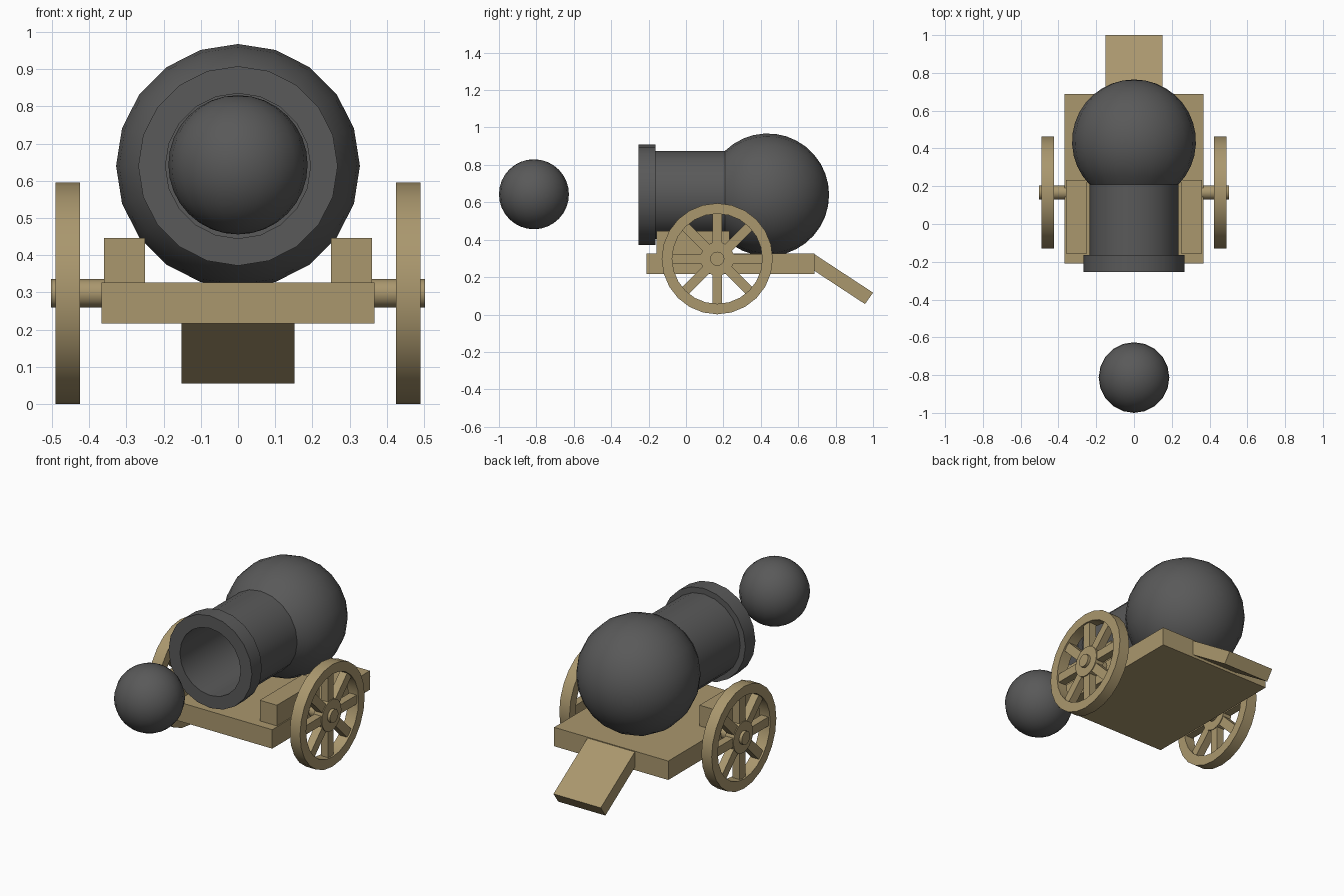
import bpy, bmesh
from math import sin, cos, pi, radians, acos
from mathutils import Vector, Matrix

if "Cube" in bpy.data.objects:
    bpy.data.objects.remove(bpy.data.objects["Cube"])

def material(name, rgb):
    m = bpy.data.materials.new(name)
    m.diffuse_color = (*rgb, 1)
    m.use_nodes = True
    m.node_tree.nodes["Principled BSDF"].inputs["Base Color"].default_value = m.diffuse_color
    return m

wood = material("wood", (0.40, 0.31, 0.155))
iron = material("iron", (0.10, 0.10, 0.10))
X, Y, Z = Vector((1, 0, 0)), Vector((0, 1, 0)), Vector((0, 0, 1))

def finish(bm, name, mat, smooth=None, mirror=False):
    bmesh.ops.recalc_face_normals(bm, faces=bm.faces)
    me = bpy.data.meshes.new(name)
    bm.to_mesh(me)
    bm.free()
    me.materials.append(mat)
    ob = bpy.data.objects.new(name, me)
    bpy.context.collection.objects.link(ob)
    if mirror:
        ob.modifiers.new("Mirror", 'MIRROR').use_mirror_merge = False
    if smooth:
        bpy.ops.object.select_all(action='DESELECT')
        ob.select_set(True)
        bpy.context.view_layer.objects.active = ob
        bpy.ops.object.shade_smooth_by_angle(angle=radians(smooth))
    return ob

def lathe(name, profile, axis, centre, steps, mat, closed=False, **kw):
    """Revolve (radius, distance along axis) points around an axis."""
    bm = bmesh.new()
    c = Vector(centre)
    vs = [bm.verts.new(c + axis * a + Z * r) for r, a in profile]
    for a, b in zip(vs, vs[1:] + vs[:1] if closed else vs[1:]):
        bm.edges.new((a, b))
    bmesh.ops.spin(bm, geom=bm.verts[:] + bm.edges[:], cent=c, axis=axis,
                   angle=2 * pi, steps=steps, use_duplicate=False)
    bmesh.ops.remove_doubles(bm, verts=bm.verts, dist=1e-4)
    return finish(bm, name, mat, **kw)

def add_box(bm, lo, hi, matrix=Matrix()):
    lo, hi = Vector(lo), Vector(hi)
    m = matrix @ Matrix.Translation((lo + hi) / 2) @ Matrix.Diagonal((*(hi - lo), 1))
    bmesh.ops.create_cube(bm, size=1, matrix=m)

def box(name, lo, hi, **kw):
    bm = bmesh.new()
    add_box(bm, lo, hi)
    return finish(bm, name, wood, **kw)

# Barrel: bore, muzzle ring, tube and round breech in one profile
R, tube, cy = 0.328, 0.235, 0.437
start = pi - acos((R**2 - tube**2) ** 0.5 / R)
breech = [(R * sin(start * (1 - i / 13)), cy + R * cos(start * (1 - i / 13)))
          for i in range(13)] + [(0, cy + R)]
profile = [(0, 0.25), (0.195, 0.25), (0.195, -0.255), (0.268, -0.255),
           (0.268, -0.163), (tube, -0.163)] + breech
lathe("barrel", profile, Y, (0, 0, 0.64), 20, iron, smooth=35)

# Cannonball in front of the muzzle
bm = bmesh.new()
bmesh.ops.create_uvsphere(bm, u_segments=20, v_segments=16, radius=0.187,
                          matrix=Matrix.Translation((0, -0.813, 0.643)))
finish(bm, "cannonball", iron, smooth=35)

# Carriage bed and cheeks
box("carriage_bed", (-0.367, -0.21, 0.217), (0.367, 0.687, 0.327))
box("cheek", (0.25, -0.157, 0.32), (0.36, 0.233, 0.447), mirror=True)

# Sloping trail at the back
bm = bmesh.new()
side = [(0.68, 0.327), (1.0, 0.117), (0.957, 0.056), (0.68, 0.238)]
face = bm.faces.new([bm.verts.new((-0.152, y, z)) for y, z in side])
ext = bmesh.ops.extrude_face_region(bm, geom=[face])["geom"]
bmesh.ops.translate(bm, vec=X * 0.304,
                    verts=[g for g in ext if isinstance(g, bmesh.types.BMVert)])
if len(bm.faces) < 6:
    bmesh.ops.holes_fill(bm, edges=bm.edges)
finish(bm, "trail", wood)

# Wheels: axle, hub, rim and spokes
hub = (0, 0.167, 0.298)
wheel = dict(axis=X, centre=hub, mat=wood, smooth=35, mirror=True)
lathe("axle", [(0, 0.3), (0.038, 0.3), (0.038, 0.502), (0, 0.502)], steps=20, **wheel)
lathe("wheel_hub", [(0, 0.43), (0.09, 0.43), (0.09, 0.485), (0, 0.485)], steps=20, **wheel)
lathe("wheel_rim", [(0.241, 0.424), (0.297, 0.424), (0.297, 0.49), (0.241, 0.49)],
      steps=24, closed=True, **wheel)
bm = bmesh.new()
for i in range(8):
    turn = Matrix.Translation(hub) @ Matrix.Rotation(i * pi / 4, 4, 'X')
    add_box(bm, (0.434, -0.026, 0.07), (0.48, 0.026, 0.25), turn)
finish(bm, "wheel_spokes", wood, mirror=True)
